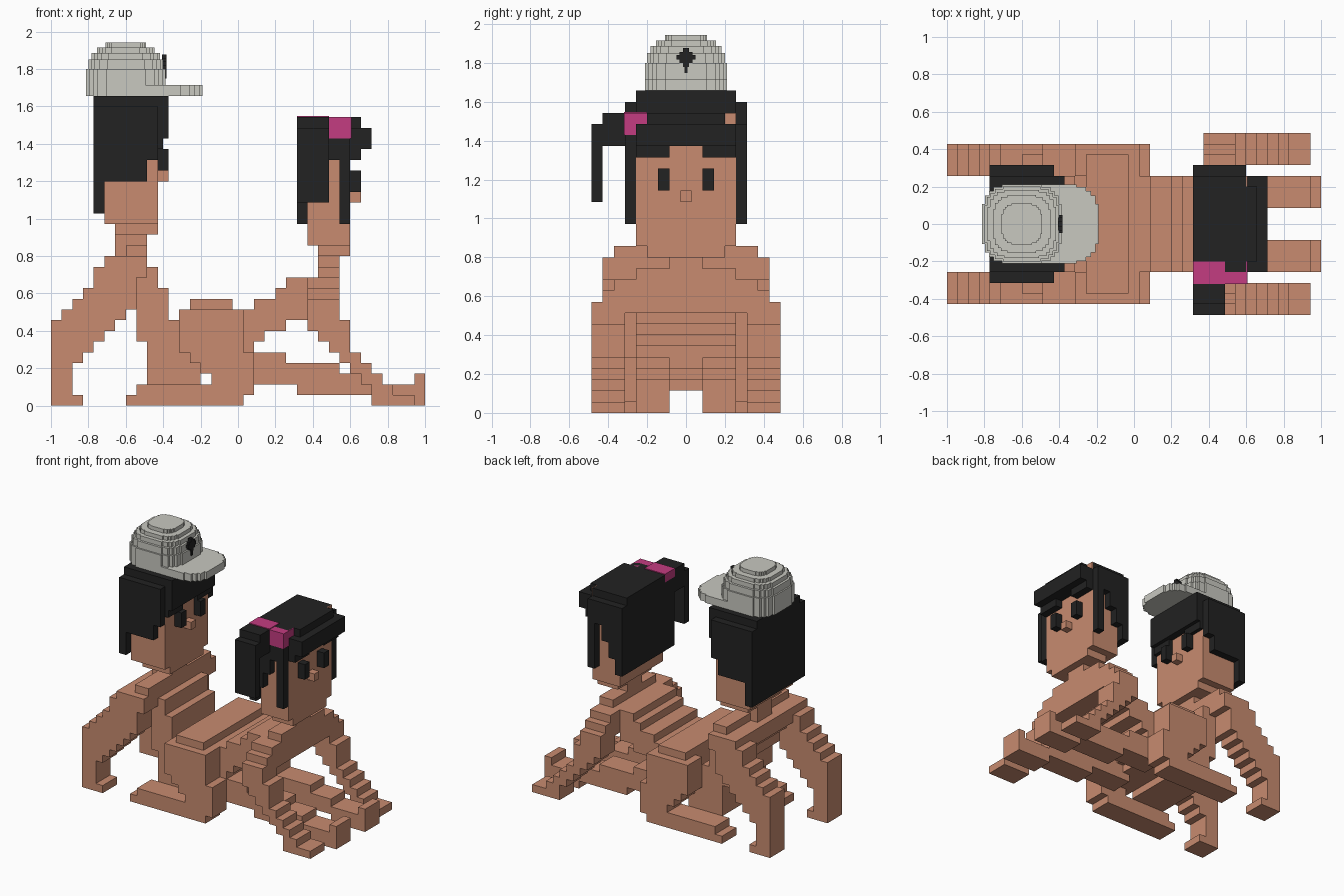
import bpy
import bmesh

cube = bpy.data.objects.get("Cube")
if cube:
    bpy.data.objects.remove(cube, do_unlink=True)

U = 2 / 35  # size of one grid step


def material(name, colour):
    m = bpy.data.materials.new(name)
    m.use_nodes = True
    m.diffuse_color = (*colour, 1)
    m.node_tree.nodes["Principled BSDF"].inputs["Base Color"].default_value = (*colour, 1)
    return m


skin = material("clay skin", (.58, .26, .16))
black = material("soft black", (.016, .016, .016))
grey = material("warm grey", (.58, .58, .53))
pink = material("hot pink", (.55, .045, .22))


def part(name, mat, boxes, mirror=False):
    """One object from boxes given as x, y and z ranges in grid steps."""
    bm = bmesh.new()
    for xs, ys, zs in boxes:
        for side in ((ys, (-ys[1], -ys[0])) if mirror else (ys,)):
            cube_verts = bmesh.ops.create_cube(bm, size=1)["verts"]
            for v in cube_verts:
                v.co.x = xs[v.co.x > 0] * U - 1
                v.co.y = side[v.co.y > 0] * U
                v.co.z = zs[v.co.z > 0] * U
    mesh = bpy.data.meshes.new(name)
    bm.to_mesh(mesh)
    bm.free()
    mesh.materials.append(mat)
    ob = bpy.data.objects.new(name, mesh)
    bpy.context.collection.objects.link(ob)
    return ob


def wide(half):
    return (-half, half)


def columns(start, ys, spans):
    """Stair shape made of neighbouring one-step columns."""
    return [((start + i, start + i + 1), ys, span) for i, span in enumerate(spans)]


def rows(start, ys, spans):
    """Stair shape made of stacked one-step rows."""
    return [(span, ys, (start + i, start + i + 1)) for i, span in enumerate(spans)]


limb = (4.5, 7.5)
outer = (5.5, 8.5)
inner = (1.5, 4.5)
body = wide(4.5)

# Rear figure: body leaning back, arms behind, legs folded
part("rear_torso", skin, rows(2, body, [
    (9, 14), (9, 14), (9, 14), (9, 14), (8, 12), (8, 12),
    (8, 11), (7, 11), (7, 11), (6, 10), (6, 10), (5, 9)]))
part("rear_shoulders", skin, [
    ((5, 9), wide(7.5), (12, 14)), ((7, 9), wide(6.5), (13, 15))])
part("rear_arms", skin, columns(0, limb, [
    (0, 8), (0, 9), (4, 10), (5, 11), (6, 13), (7, 14), (8, 14), (9, 14)]), mirror=True)
part("rear_hands", skin, [((0, 3), limb, (0, 1))], mirror=True)
part("rear_thighs", skin, rows(2, limb, [
    (15, 19), (14, 19), (13, 19), (12, 18), (12, 18), (12, 18), (12, 18)])
    + [((13, 17), (4.5, 6.5), (9, 10))], mirror=True)
part("rear_shins", skin, [
    ((7, 18), limb, (0, 1)), ((8, 19), limb, (1, 2))], mirror=True)
part("rear_neck", skin, [
    ((6, 8), wide(1.5), (14, 17)), ((7, 9), wide(1.5), (14, 16))])
part("rear_head", skin, [
    ((5, 10), body, (17, 28)), ((6, 10), wide(3.5), (16, 17))])
part("rear_hair", black, [
    ((4, 10), wide(5.5), (25, 28)), ((4, 11), body, (25, 29)),
    ((4, 5), wide(5.5), (18, 28))])
part("rear_side_hair", black, [
    ((4, 9), (4.5, 5.5), (21, 28)), ((9, 10), (4.5, 5.5), (23, 28)),
    ((10, 10.5), inner, (24, 25))], mirror=True)

# Front figure: seated, leaning forward onto the hands
part("front_hips", skin, [((13, 18), body, (3, 9)), ((13, 17), body, (9, 10))])
part("front_torso", skin, columns(17, body, [
    (4, 9), (4, 9), (6, 10), (7, 10), (7, 11), (8, 12), (8, 12),
    (9, 12), (9, 13), (9, 13)]))
part("front_shoulders", skin, [
    ((24, 27), wide(half), (9, top)) for half, top in [(8.5, 10), (7.5, 11), (6.5, 12)]])
part("front_arms", skin, columns(24, outer, [
    (7, 10), (6, 10), (5, 10), (4, 8), (3, 5), (2, 4), (0, 3), (0, 2)]), mirror=True)
part("front_hands", skin, [((30, 34), outer, (0, 1))], mirror=True)
part("front_legs", skin, [
    ((17, 22), inner, (2, 5)), ((22, 27), inner, (2, 4)), ((23, 30), inner, (1, 3))],
    mirror=True)
part("front_feet", skin, [
    ((30, 35), inner, (0, 2)), ((34, 35), inner, (0, 3))], mirror=True)
part("front_neck", skin, [((25, 27), wide(1.5), (12, 15))])
part("front_head", skin, [
    ((24, 28), body, (15, 25)), ((25, 28), wide(3.5), (14, 15))])
part("front_hair", black, [
    ((23, 28), wide(5.5), (25, 26)), ((23, 29), wide(3.5), (25, 27)),
    ((23, 28), body, (25, 27)), ((28, 30), body, (24, 26)),
    ((23, 24), wide(5.5), (17, 26))])
part("front_side_hair", black, [
    ((23, 25), (4.5, 5.5), (19, 26)), ((25, 26), (4.5, 5.5), (21, 26)),
    ((26, 28), (4.5, 5.5), (23, 26)), ((27, 28), (4.5, 5.5), (17, 26)),
    ((28, 29), inner, (23, 25))], mirror=True)
part("hair_tie", pink, [
    ((23, 26), (-5.6, -3.5), (26, 27.1)), ((25, 28.1), (-5.6, -4.5), (25, 27)),
    ((27, 28.1), (-4.5, -3.5), (26, 27))])
part("ponytail", black, [
    ((23, 26), (-7.5, -5.5), (24, 27)), ((23, 26), (-8.5, -7.5), (19, 26))])
part("hair_parting", skin, [((28, 28.1), (3.5, 4.5), (26, 27))])

# Eyes and noses share one layout
for name, front, low in [("rear", 10, 21), ("front", 28, 19)]:
    eye = (low + 1, low + 3)
    part(name + "_eyes", black, [((front, front + 1), (1.5, 2.5), eye)], mirror=True)
    part(name + "_nose", skin, [((front, front + 1), wide(.5), (low, low + 1))])


def rounded(cx, rx, ry, zs):
    """Stepped round layer from crossed boxes."""
    return [((cx - rx * a, cx + rx * a), wide(ry * b), zs)
            for a, b in [(1, .5), (.93, .72), (.83, .83), (.72, .93), (.5, 1)]]


# Cap: stepped dome, peak and plain badge
dome = []
for radius, top in [(3.7, 31.5), (3.5, 32.4), (3.2, 33), (2.7, 33.5), (1.9, 34)]:
    dome += rounded(7, radius, radius, (29, top))
part("cap_dome", grey, dome)
part("cap_peak", grey, rounded(10, 4.2, 3.7, (29, 30)))
part("cap_badge", black, [
    ((10.4, 10.8), wide(half), (32 - tall, 32 + tall))
    for half, tall in [(.85, .2), (.6, .5), (.25, .85)]]
    + [((10.6, 10.8), wide(.15), (30.6, 32))])
